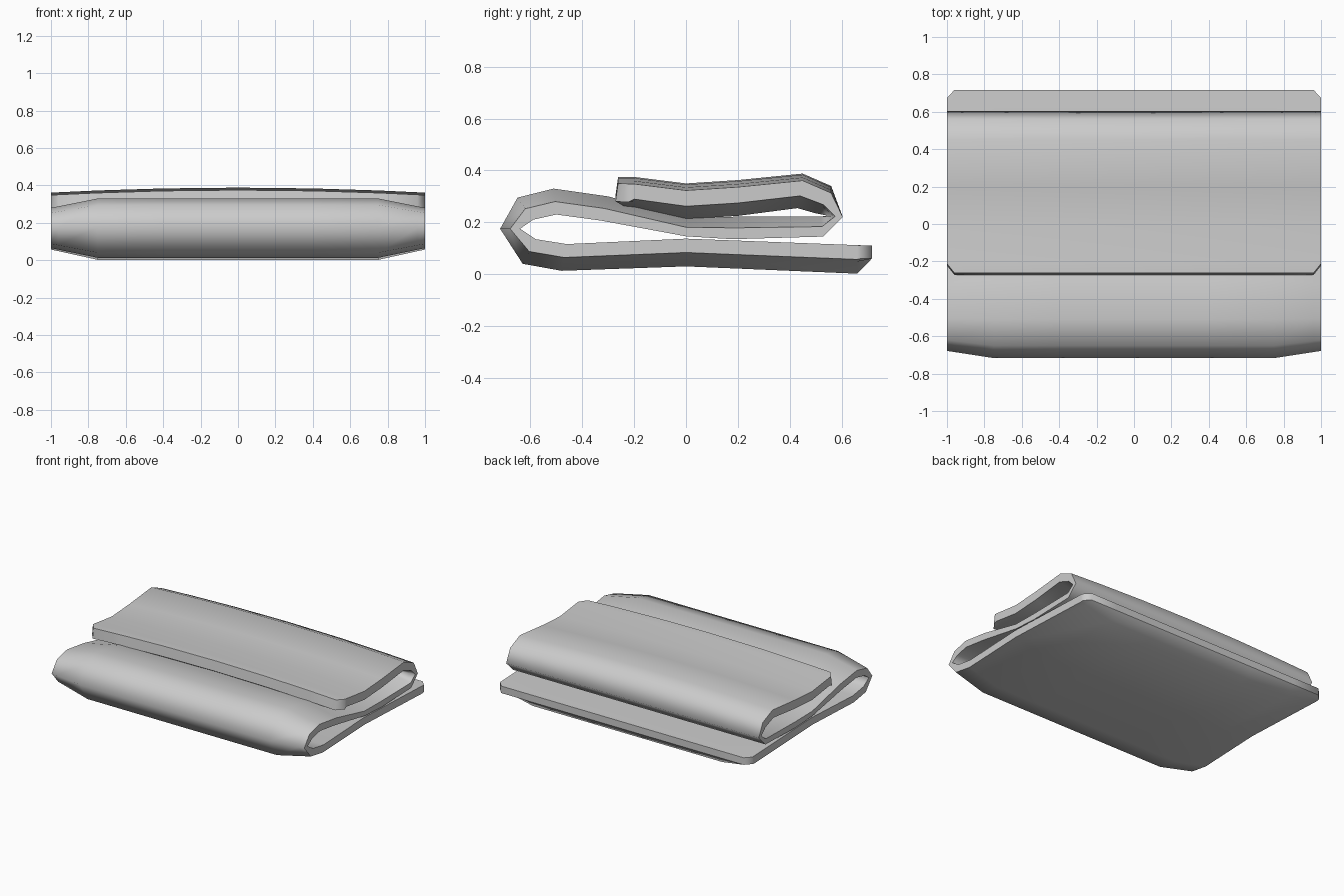
import bpy, bmesh

if "Cube" in bpy.data.objects:
    bpy.data.objects.remove(bpy.data.objects["Cube"])

# Fold profile, one row per station along the cloth:
# inner-side y, z then padded-side y, z (from the bottom free edge to the top one)
PROFILE = [
    (0.717, 0.11, 0.717, 0.06), (0.66, 0.112, 0.66, 0.002), (0.0, 0.137, 0.0, 0.03),
    (-0.46, 0.116, -0.48, 0.013), (-0.58, 0.135, -0.63, 0.04), (-0.64, 0.175, -0.717, 0.175),
    (-0.59, 0.21, -0.65, 0.295), (-0.5, 0.23, -0.51, 0.33), (-0.33, 0.207, -0.3, 0.30),
    (0.0, 0.146, 0.0, 0.216), (0.18, 0.135, 0.2, 0.222), (0.53, 0.145, 0.52, 0.222),
    (0.605, 0.22, 0.545, 0.226), (0.56, 0.34, 0.50, 0.25), (0.45, 0.388, 0.43, 0.27),
    (0.2, 0.363, 0.2, 0.24), (0.0, 0.35, 0.0, 0.228), (-0.2, 0.375, -0.2, 0.258),
    (-0.262, 0.375, -0.272, 0.305),
]
COLUMNS = [-1, -0.96, -0.75, -0.4, 0, 0.4, 0.75, 0.96, 1]
LAST = len(PROFILE) - 1

bm = bmesh.new()
inner, padded = [], []
for i, (by, bz, ay, az) in enumerate(PROFILE):
    row_b, row_a = [], []
    for x in COLUMNS:
        # padding thins out towards the two sides
        t = 1 - 0.5 * max(0, abs(x) - 0.75) / 0.25
        if i in (0, LAST):
            t = 1
        # top flap sags a little at the sides
        sag = 0.027 * x * x if i >= 13 else 0
        # clipped corners of the free edges
        clip = 0.0
        if abs(x) == 1:
            clip = -0.043 if i == 0 else 0.05 if i == LAST else 0
        row_b.append(bm.verts.new((x, by + clip, bz - sag)))
        row_a.append(bm.verts.new((x, by + (ay - by) * t + clip,
                                   bz + (az - bz) * t - sag)))
    inner.append(row_b)
    padded.append(row_a)

# Both sides of the cloth
for i in range(LAST):
    for j in range(len(COLUMNS) - 1):
        for g in (inner, padded):
            bm.faces.new((g[i][j], g[i + 1][j], g[i + 1][j + 1], g[i][j + 1])).smooth = True

# Rim strip around the cloth
n = len(COLUMNS) - 1
loop = ([(0, j) for j in range(n)] + [(i, n) for i in range(LAST)]
        + [(LAST, j) for j in range(n, 0, -1)] + [(i, 0) for i in range(LAST, 0, -1)])
for (i, j), (k, m) in zip(loop, loop[1:] + loop[:1]):
    f = bm.faces.new((inner[i][j], inner[k][m], padded[k][m], padded[i][j]))
    f.smooth = True
    for e in f.edges:
        if {e.verts[0], e.verts[1]} in ({inner[i][j], inner[k][m]},
                                        {padded[i][j], padded[k][m]}):
            e.smooth = False

bmesh.ops.recalc_face_normals(bm, faces=bm.faces)
mesh = bpy.data.meshes.new("folded_blanket")
bm.to_mesh(mesh)
bm.free()
bpy.context.collection.objects.link(bpy.data.objects.new("folded_blanket", mesh))
